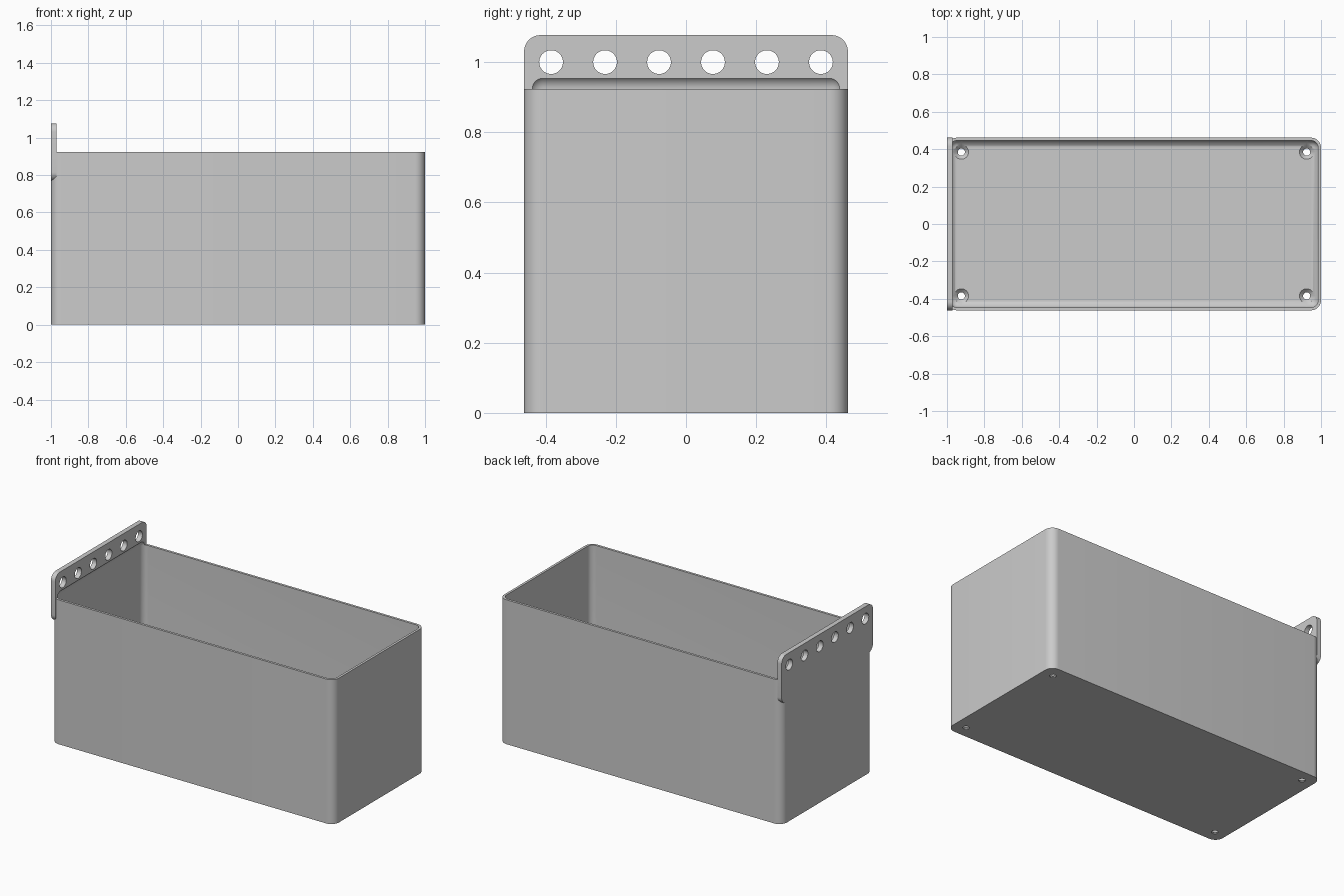
import bpy
import bmesh
from math import radians
from mathutils import Matrix

if "Cube" in bpy.data.objects:
    bpy.data.objects.remove(bpy.data.objects["Cube"])

UNIT = 1 / 130          # one millimetre in scene units
LENGTH, WIDTH, HEIGHT = 260 * UNIT, 120 * UNIT, 120 * UNIT
WALL, FLOOR, PLATE = 2 * UNIT, 3 * UNIT, 4 * UNIT

grey = bpy.data.materials.new("light grey plastic")
grey.use_nodes = True
colour = (0.6, 0.6, 0.6, 1)
grey.diffuse_color = colour
grey.node_tree.nodes["Principled BSDF"].inputs["Base Color"].default_value = colour


def make_object(name, bm):
    mesh = bpy.data.meshes.new(name)
    bm.to_mesh(mesh)
    bm.free()
    mesh.materials.append(grey)
    ob = bpy.data.objects.new(name, mesh)
    bpy.context.collection.objects.link(ob)
    return ob


def rounded_box(name, low, high, radius, axis=None):
    """Box with all edges rounded, or only the edges along one axis."""
    bm = bmesh.new()
    bmesh.ops.create_cube(bm, size=1)
    for v in bm.verts:
        v.co = [l + (c + 0.5) * (h - l) for c, l, h in zip(v.co, low, high)]
    edges = [e for e in bm.edges if axis is None
             or abs((e.verts[0].co - e.verts[1].co).normalized()[axis]) > 0.9]
    bmesh.ops.bevel(bm, geom=edges, offset=radius, segments=10, profile=0.5,
                    affect='EDGES')
    return make_object(name, bm)


def add_cone(bm, centre, r_low, r_high, depth, turn=Matrix()):
    bmesh.ops.create_cone(bm, cap_ends=True, segments=40, radius1=r_low,
                          radius2=r_high, depth=depth,
                          matrix=Matrix.Translation(centre) @ turn)


def combine(target, tool, operation):
    mod = target.modifiers.new(operation, 'BOOLEAN')
    mod.operation, mod.solver, mod.object = operation, 'EXACT', tool
    bpy.context.view_layer.objects.active = target
    bpy.ops.object.modifier_apply(modifier=mod.name)
    bpy.data.objects.remove(tool)


# Outer shell and the mounting plate on its right end
x, y = LENGTH / 2, WIDTH / 2
bin_body = rounded_box("storage_bin", (-x, -y, 0), (x, y, HEIGHT), 7 * UNIT, axis=2)
plate = rounded_box("mounting_plate", (-x, -y, 100 * UNIT),
                    (-x + PLATE, y, 140 * UNIT), 6 * UNIT, axis=0)
combine(bin_body, plate, 'UNION')

# Fully rounded cavity, which also scoops the foot of the plate
cavity = rounded_box("cavity_cutter", (-x + WALL, -y + WALL, FLOOR),
                     (x - WALL, y - WALL, HEIGHT + 5 * UNIT), 5 * UNIT)
combine(bin_body, cavity, 'DIFFERENCE')

# Row of round holes through the plate
bm = bmesh.new()
for i in range(6):
    add_cone(bm, (-x, (20 * i - 50) * UNIT, 130 * UNIT), 4.4 * UNIT, 4.4 * UNIT,
             0.2, Matrix.Rotation(radians(90), 4, 'Y'))
combine(bin_body, make_object("plate_hole_cutter", bm), 'DIFFERENCE')

# Countersunk drain holes in the floor corners
for shape in ("drill", "countersink"):
    bm = bmesh.new()
    for sx in (-1, 1):
        for sy in (-1, 1):
            px, py = sx * 120 * UNIT, sy * 50 * UNIT
            if shape == "drill":
                add_cone(bm, (px, py, 0), 2.5 * UNIT, 2.5 * UNIT, 0.2)
            else:
                add_cone(bm, (px, py, FLOOR), 2.5 * UNIT, 7.5 * UNIT, 5 * UNIT)
    combine(bin_body, make_object(shape + "_cutter", bm), 'DIFFERENCE')

# Smooth the rounded parts, keep the rims crisp
bpy.ops.object.select_all(action='DESELECT')
bin_body.select_set(True)
bpy.context.view_layer.objects.active = bin_body
bpy.ops.object.shade_smooth_by_angle(angle=radians(30))
